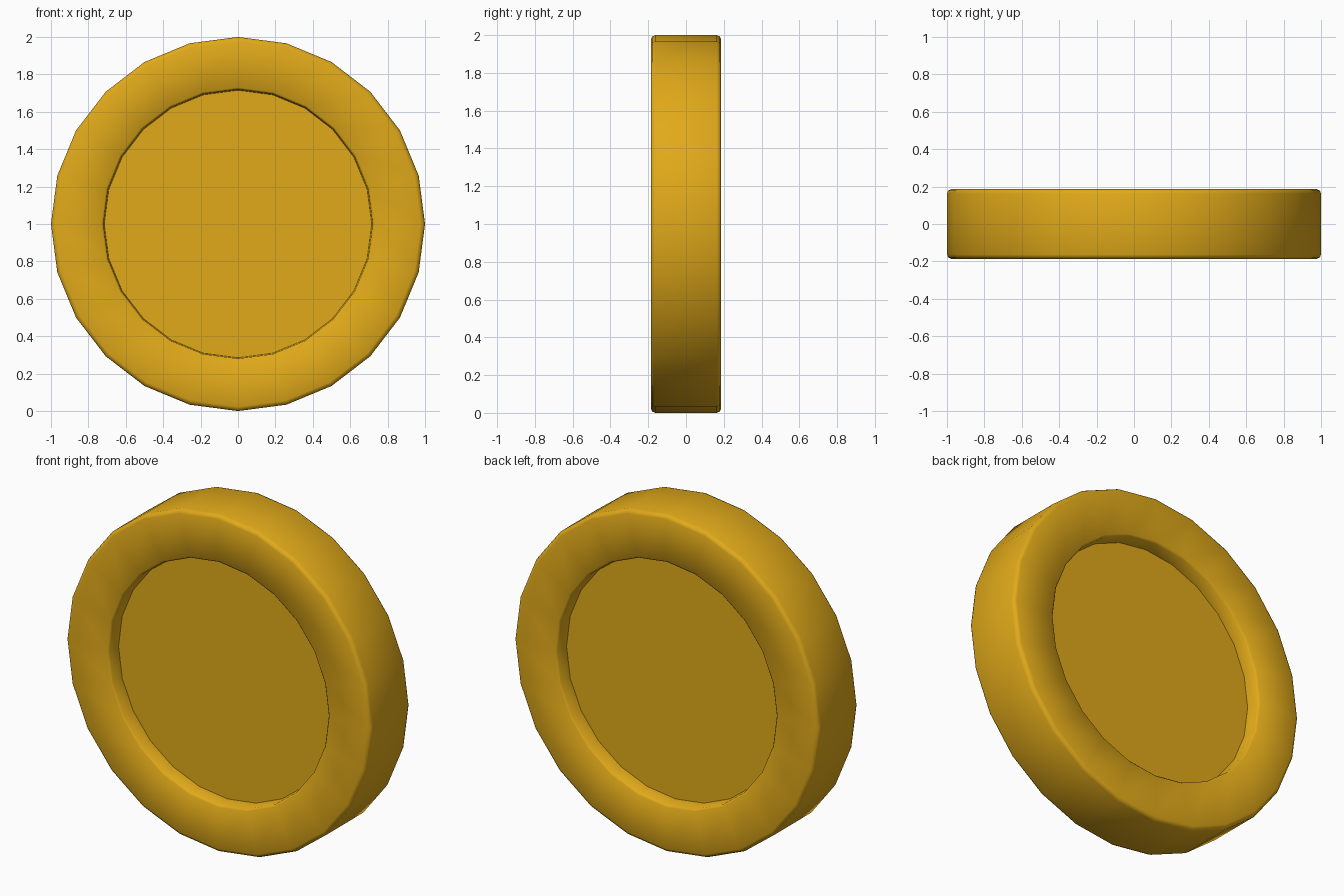
import bpy, bmesh, math

if "Cube" in bpy.data.objects:
    bpy.data.objects.remove(bpy.data.objects["Cube"])

SIDES = 24
# half profile (radius, depth): recess floor, recess wall, rim, bevelled outer edge
half = [(0.715, 0.098), (0.72, 0.176), (0.73, 0.186), (0.977, 0.186), (0.993, 0.179), (1.0, 0.163)]
profile = [(r, -d) for r, d in half] + [(r, d) for r, d in reversed(half)]

# coin body: profile rings swept round the y axis, closed by the two recess floors
bm = bmesh.new()
rings = []
for r, y in profile:
    rings.append([bm.verts.new((r * math.sin(a), y, 1 + r * math.cos(a)))
                  for a in (2 * math.pi * i / SIDES for i in range(SIDES))])
for a, b in zip(rings, rings[1:]):
    for i in range(SIDES):
        j = (i + 1) % SIDES
        bm.faces.new((a[i], a[j], b[j], b[i]))
bm.faces.new(rings[0])
bm.faces.new(rings[-1])
bmesh.ops.recalc_face_normals(bm, faces=bm.faces)
mesh = bpy.data.meshes.new("coin")
bm.to_mesh(mesh)
bm.free()
coin = bpy.data.objects.new("coin", mesh)
bpy.context.collection.objects.link(coin)

# gold colour
gold = bpy.data.materials.new("gold")
gold.diffuse_color = (0.75, 0.40, 0.01, 1)
gold.use_nodes = True
gold.node_tree.nodes["Principled BSDF"].inputs["Base Color"].default_value = gold.diffuse_color
mesh.materials.append(gold)

# smooth rim, crisp recess floor
bpy.context.view_layer.objects.active = coin
coin.select_set(True)
bpy.ops.object.shade_smooth_by_angle(angle=math.radians(60))
